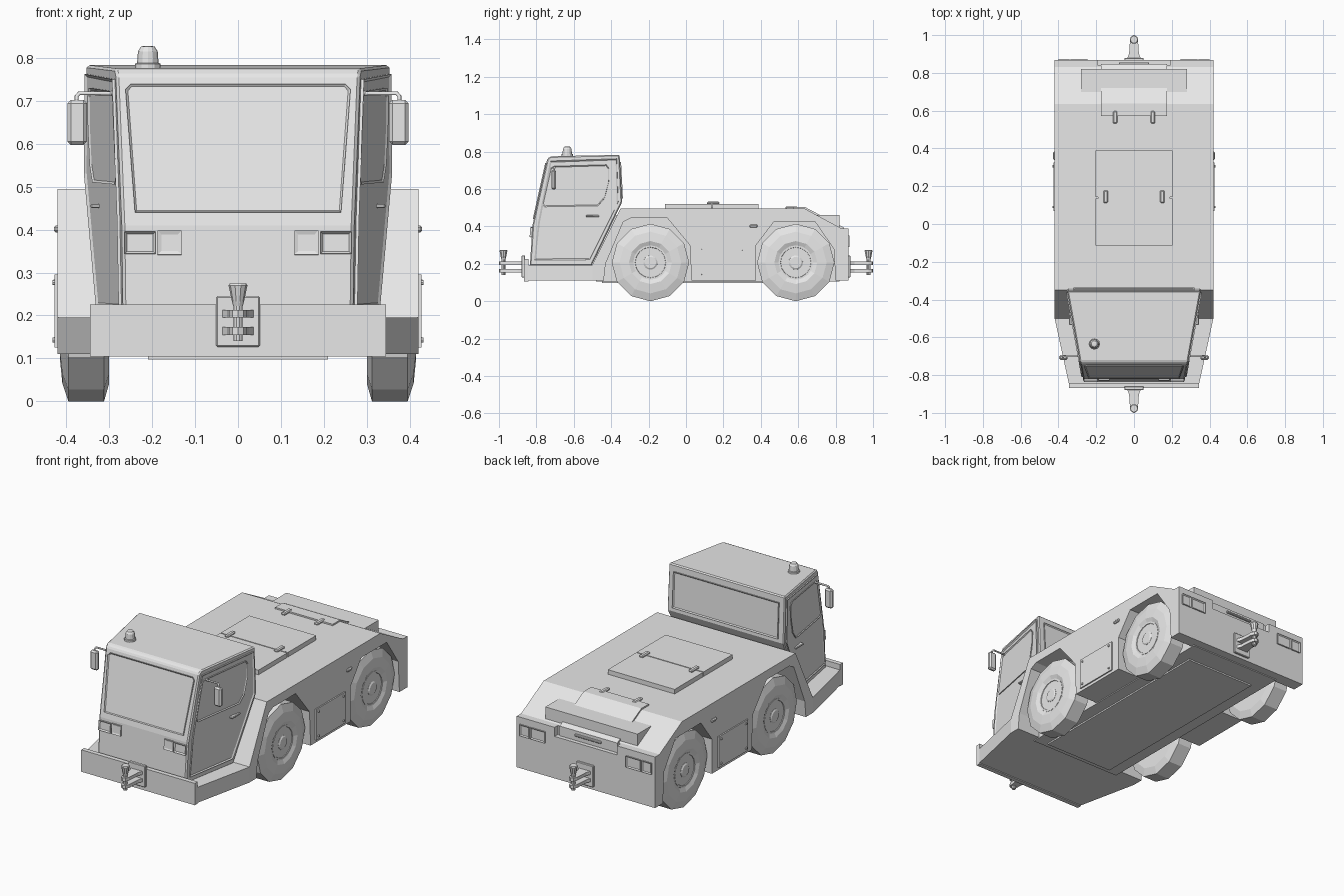
import bpy, bmesh, math
from mathutils import Vector, Matrix

cube = bpy.data.objects.get("Cube")
if cube:
    bpy.data.objects.remove(cube, do_unlink=True)

GREY = (0.8, 0.8, 0.8, 1)
paint = bpy.data.materials.new("light_grey_paint")
paint.use_nodes = True
paint.diffuse_color = GREY
paint.node_tree.nodes["Principled BSDF"].inputs["Base Color"].default_value = GREY


def finish(name, bm, bevel=0):
    bmesh.ops.recalc_face_normals(bm, faces=bm.faces[:])
    me = bpy.data.meshes.new(name)
    bm.to_mesh(me)
    bm.free()
    me.materials.append(paint)
    ob = bpy.data.objects.new(name, me)
    bpy.context.collection.objects.link(ob)
    if bevel:
        mod = ob.modifiers.new("bevel", "BEVEL")
        mod.width = bevel
        mod.segments = 1
        mod.limit_method = "ANGLE"
    return ob


def loft(name, loop_a, loop_b, bevel=0):
    """Closed solid between two matching outlines."""
    bm = bmesh.new()
    a = [bm.verts.new(p) for p in loop_a]
    b = [bm.verts.new(p) for p in loop_b]
    bm.faces.new(a)
    bm.faces.new(b[::-1])
    for i in range(len(a)):
        j = (i + 1) % len(a)
        bm.faces.new((a[j], a[i], b[i], b[j]))
    return finish(name, bm, bevel)


def prism(name, pts, lo, hi, axis, bevel=0):
    place = {"x": lambda p, v: (v, p[0], p[1]),
             "y": lambda p, v: (p[0], v, p[1]),
             "z": lambda p, v: (p[0], p[1], v)}[axis]
    return loft(name, [place(p, lo) for p in pts], [place(p, hi) for p in pts], bevel)


def box(name, x, y, z, bevel=0):
    rect = [(x[0], y[0]), (x[1], y[0]), (x[1], y[1]), (x[0], y[1])]
    return prism(name, rect, z[0], z[1], "z", bevel)


def panel(name, pts, out, thick=0.006, rim=0, sink=0.005):
    """Thin plate laid on a face, with an optional rim around a sunken middle."""
    bm = bmesh.new()
    face = bm.faces.new([bm.verts.new(p) for p in pts])
    face.normal_update()
    if face.normal.dot(Vector(out)) < 0:
        face.normal_flip()
    normal = face.normal.copy()
    res = bmesh.ops.extrude_face_region(bm, geom=[face], use_keep_orig=True)
    top = [g for g in res["geom"] if isinstance(g, bmesh.types.BMFace)][0]
    bmesh.ops.translate(bm, verts=top.verts[:], vec=normal * thick)
    bm.normal_update()
    if rim:
        bmesh.ops.inset_region(bm, faces=[top], thickness=rim, depth=0)
        bmesh.ops.translate(bm, verts=top.verts[:], vec=normal * -sink)
    return finish(name, bm)


def lathe(name, profile, centre, axis="z", sides=12, flip=1, turn=0):
    """Revolve (along, radius) points about an axis through the centre."""
    bm = bmesh.new()
    rings = []
    for along, r in profile:
        ring = []
        for i in range(sides):
            t = 2 * math.pi * i / sides + turn
            u, v = r * math.cos(t), r * math.sin(t)
            co = (along * flip, u, v) if axis == "x" else (u, v, along)
            ring.append(bm.verts.new(Vector(co) + Vector(centre)))
        rings.append(ring)
    for a, b in zip(rings, rings[1:]):
        for i in range(sides):
            j = (i + 1) % sides
            bm.faces.new((a[i], a[j], b[j], b[i]))
    bm.faces.new(rings[0])
    bm.faces.new(rings[-1])
    return finish(name, bm)


# Chassis with wheel arches, filled by a narrower core between the wheels
front_arch = [(-0.44, 0.11), (-0.43, 0.2), (-0.335, 0.425), (-0.295, 0.445),
              (-0.1, 0.445), (0.02, 0.3), (0.03, 0.11)]
rear_arch = [(0.375, 0.11), (0.375, 0.3), (0.47, 0.425), (0.69, 0.425), (0.79, 0.28), (0.8, 0.11)]
shell = [(-0.5, 0.11)] + front_arch + rear_arch + [
    (0.84, 0.11), (0.84, 0.39), (0.83, 0.39), (0.635, 0.495), (-0.35, 0.495), (-0.5, 0.195)]
prism("chassis", shell, -0.42, 0.42, "x")
box("chassis_core", (-0.28, 0.28), (-0.48, 0.82), (0.105, 0.46))
box("belly_plate", (-0.21, 0.21), (-0.45, 0.7), (0.097, 0.12))
step = [(-0.42, -0.5), (-0.345, -0.845), (0.345, -0.845), (0.42, -0.5)]
prism("front_step", step, 0.11, 0.195, "z")
box("front_bumper", (-0.345, 0.345), (-0.867, -0.842), (0.105, 0.225))
tail = [(-0.42, 0.11), (0.42, 0.11), (0.42, 0.39), (0.19, 0.39), (0.19, 0.34),
        (-0.19, 0.34), (-0.19, 0.39), (-0.42, 0.39)]
prism("rear_plate", tail, 0.832, 0.868, "y")


# Cab: a side profile whose width narrows towards the front
def cab_x(y):
    return 0.355 + 0.18 * (y + 0.345)


def cab_side(s, pts):
    return [(s * cab_x(y), y, z) for y, z in pts]


cab = [(-0.835, 0.19), (-0.82, 0.41), (-0.742, 0.76), (-0.725, 0.775),
       (-0.355, 0.783), (-0.342, 0.53), (-0.505, 0.19)]
loft("cab", cab_side(-1, cab), cab_side(1, cab), 0.006)


def on_front(pts):
    return [(x, -0.82 + 0.223 * (z - 0.41), z) for x, z in pts]


def on_nose(x0, x1, z0, z1):
    return [(x, -0.835 + 0.071 * (z - 0.19), z) for x, z in ((x0, z0), (x1, z0), (x1, z1), (x0, z1))]


screen = [(-0.24, 0.44), (0.24, 0.44), (0.262, 0.725), (0.25, 0.738), (-0.25, 0.738), (-0.262, 0.725)]
panel("windscreen", on_front(screen), (0, -1, 0), 0.006, 0.006)
back = [(-0.32, 0.55), (0.32, 0.55), (0.32, 0.745), (-0.32, 0.745)]
panel("rear_window", [(x, -0.342 - 0.052 * (z - 0.53), z) for x, z in back], (0, 1, 0), 0.006, 0.008)

door = [(-0.81, 0.22), (-0.79, 0.42), (-0.725, 0.75), (-0.37, 0.762), (-0.362, 0.53), (-0.515, 0.222)]
glass = [(-0.768, 0.52), (-0.725, 0.71), (-0.705, 0.722), (-0.425, 0.73), (-0.41, 0.71),
         (-0.412, 0.64), (-0.435, 0.55), (-0.47, 0.51), (-0.755, 0.505)]
wheel_tyre = [(0.3, 0.09), (0.3, 0.165), (0.312, 0.207), (0.395, 0.207), (0.409, 0.165),
              (0.414, 0.115), (0.404, 0.09)]
wheel_rim = [(0.31, 0.092), (0.407, 0.092), (0.407, 0.082), (0.375, 0.07), (0.375, 0.042),
             (0.405, 0.038), (0.41, 0.03)]

for s, side in ((-1, "right"), (1, "left")):
    # Doors
    panel(side + "_door", cab_side(s, door), (s, 0, 0), 0.007, 0.009)
    panel(side + "_door_window", cab_side(s, glass), (s, 0, 0), 0.007, 0.006, 0.004)
    hx = s * cab_x(-0.5)
    box(side + "_door_handle", (hx - 0.016, hx + 0.016), (-0.535, -0.465), (0.45, 0.46), 0.003)

    # Mirrors on bent arms
    curve = bpy.data.curves.new(side + "_mirror_arm", "CURVE")
    curve.dimensions = "3D"
    curve.bevel_depth = 0.005
    curve.bevel_resolution = 1
    arm = curve.splines.new("POLY")
    path = [(0.28, -0.7, 0.717), (0.37, -0.7, 0.717), (0.376, -0.705, 0.71), (0.376, -0.705, 0.69)]
    arm.points.add(len(path) - 1)
    for p, (x, y, z) in zip(arm.points, path):
        p.co = (s * x, y, z, 1)
    curve.materials.append(paint)
    bpy.context.collection.objects.link(bpy.data.objects.new(side + "_mirror_arm", curve))
    mx = sorted((s * 0.352, s * 0.397))
    box(side + "_mirror", mx, (-0.72, -0.694), (0.597, 0.702), 0.008)

    # Wheels with recessed hubs and bolts
    for y, end in ((-0.19, "front"), (0.587, "rear")):
        name = side + "_" + end
        lathe(name + "_tyre", wheel_tyre, (0, y, 0.207), "x", 12, s, math.pi / 2)
        lathe(name + "_rim", wheel_rim, (0, y, 0.207), "x", 16, s)
        for i in range(6):
            t = math.pi * i / 3
            spot = (0, y + 0.057 * math.cos(t), 0.207 + 0.057 * math.sin(t))
            lathe(name + "_wheel_bolt", [(0.37, 0.008), (0.386, 0.008)], spot, "x", 6, s)

    # Side access panel, its bolts and the small grip above
    rect = [(0.07, 0.125), (0.325, 0.125), (0.325, 0.295), (0.07, 0.295)]
    panel(side + "_access_panel", [(s * 0.42, y, z) for y, z in rect], (s, 0, 0), 0.007)
    for y in (0.09, 0.305):
        for z in (0.143, 0.277):
            lathe(side + "_panel_bolt", [(0.42, 0.007), (0.432, 0.006)], (0, y, z), "x", 8, s)
    gx = sorted((s * 0.41, s * 0.429))
    box(side + "_grip", gx, (0.34, 0.383), (0.393, 0.41), 0.005)

    # Head lamps and tail lamps
    panel(side + "_head_lamp", on_nose(s * 0.192, s * 0.264, 0.343, 0.395), (0, -1, 0), 0.012, 0.008, 0.008)
    panel(side + "_front_indicator", on_nose(s * 0.131, s * 0.187, 0.341, 0.397), (0, -1, 0), 0.008, 0.012, 0.003)
    for a, b in ((0.245, 0.335), (0.342, 0.4)):
        lamp = [(s * a, 0.29), (s * b, 0.29), (s * b, 0.352), (s * a, 0.352)]
        panel(side + "_tail_lamp", [(x, 0.868, z) for x, z in lamp], (0, 1, 0), 0.006, 0.008)

    # Hinges on the deck lid and the rear hatch
    for x, y, z in ((0.15, 0.145, 0.522), (0.1, 0.565, 0.497)):
        box(side + "_hinge", (s * x - 0.012, s * x + 0.012), (y - 0.033, y + 0.033), (z - 0.005, z + 0.01), 0.005)

# Deck lid in two leaves and the rear hatch that follows the slope
box("deck_lid_front", (-0.203, 0.203), (-0.113, 0.136), (0.49, 0.52))
box("deck_lid_rear", (-0.203, 0.203), (0.142, 0.388), (0.49, 0.52))
box("deck_lid_rod", (-0.19, 0.19), (0.135, 0.143), (0.5, 0.523))
hatch = [(0.572, 0.485), (0.572, 0.503), (0.637, 0.503), (0.846, 0.393), (0.846, 0.335), (0.82, 0.335)]
prism("rear_hatch", hatch, -0.175, 0.175, "x")
box("rear_hatch_handle", (-0.08, 0.08), (0.84, 0.856), (0.365, 0.377), 0.003)

# Tow hitches at both ends
for d, end in ((-1, "front"), (1, "rear")):
    py = sorted((d * 0.86, d * 0.879))
    box(end + "_hitch_plate", (-0.051, 0.051), py, (0.127, 0.245), 0.003)
    half = [(0.04, 0.87), (0.026, 0.9), (0.021, 0.975), (0.013, 0.994)]
    fork = half + [(0, 1.0)] + [(-x, y) for x, y in half[::-1]]
    for z in (0.155, 0.195):
        prism(end + "_hitch_fork", [(x, d * y) for x, y in fork], z, z + 0.018, "z")
    pin = [(0.14, 0.011), (0.222, 0.011), (0.232, 0.014), (0.27, 0.022), (0.275, 0.019)]
    lathe(end + "_hitch_pin", pin, (0, d * 0.976, 0), "z", 10)

# Roof beacon
lathe("beacon", [(0.77, 0.03), (0.786, 0.03), (0.788, 0.025), (0.815, 0.023), (0.826, 0.016), (0.828, 0.008)],
      (-0.21, -0.635, 0), "z", 12)
